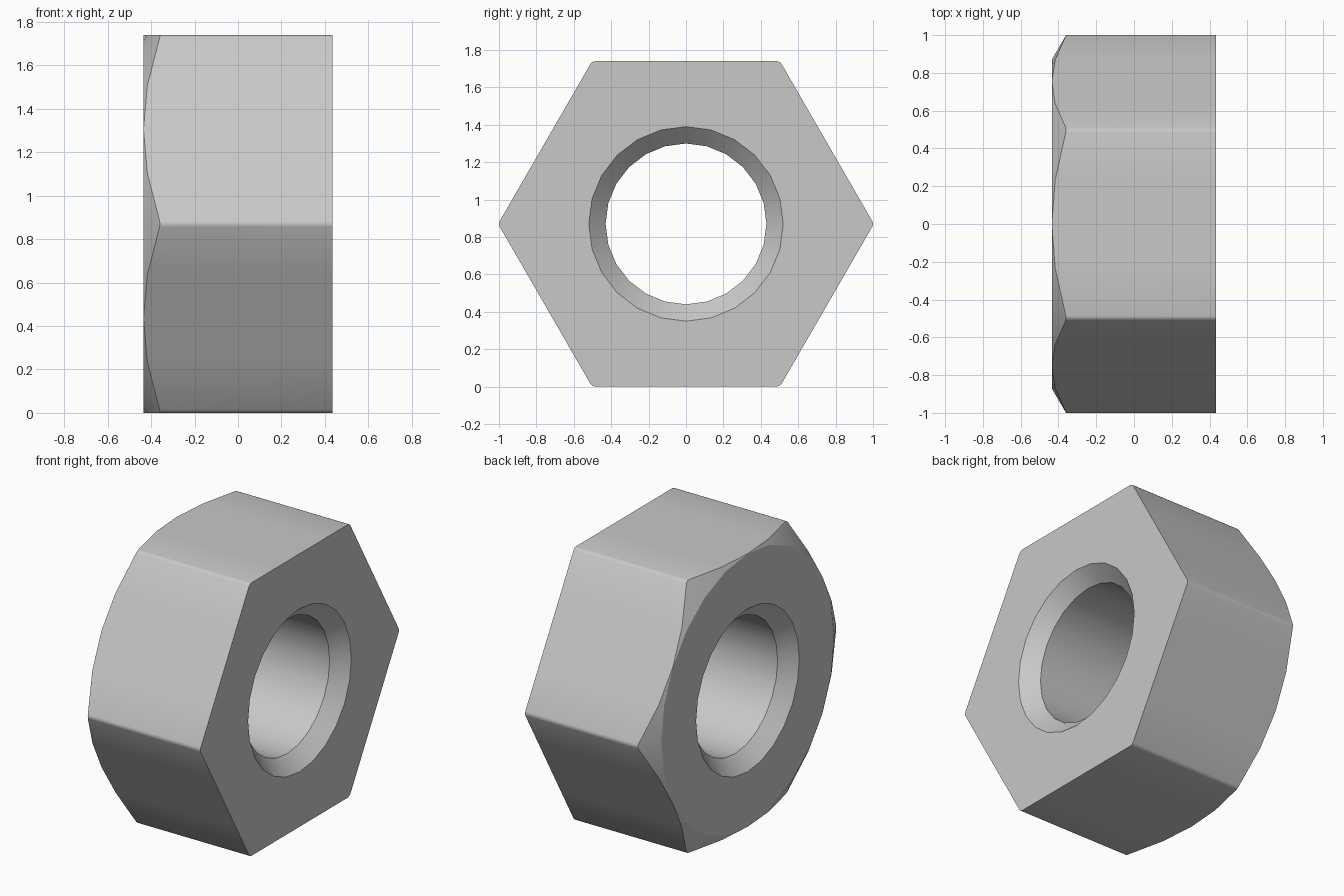
import bpy, bmesh
from math import pi, cos, sin, tan, radians

cube = bpy.data.objects.get("Cube")
if cube:
    bpy.data.objects.remove(cube, do_unlink=True)

HALF = 0.435        # half thickness along x
APOTHEM = 0.87      # centre to flat
RIM, BORE = 0.52, 0.43
SINK = RIM - BORE   # 45 degree countersink
COLUMNS = 24

steel = bpy.data.materials.new("steel_grey")
steel.use_nodes = True
grey = (0.58, 0.58, 0.58, 1)
steel.diffuse_color = grey
steel.node_tree.nodes["Principled BSDF"].inputs["Base Color"].default_value = grey


def section(angle):
    """Closed (x, radius) profile of the nut at one angle."""
    from_flat = (angle % (pi / 3)) - pi / 6
    outer = APOTHEM / cos(from_flat)
    chamfer = (outer - APOTHEM) * tan(radians(30))
    return [(HALF, outer), (-HALF + chamfer, outer), (-HALF, APOTHEM),
            (-HALF, RIM), (-HALF + SINK, BORE), (HALF - SINK, BORE), (HALF, RIM)]


# Sweep the changing profile round the bore axis
bm = bmesh.new()
rings = []
for i in range(COLUMNS):
    a = 2 * pi * i / COLUMNS
    # evaluate corners exactly, using the column position within one side
    profile = section((i % 4) * pi / 12)
    rings.append([bm.verts.new((x, r * cos(a), r * sin(a) + APOTHEM)) for x, r in profile])
for i, ring in enumerate(rings):
    after = rings[(i + 1) % COLUMNS]
    for j in range(len(ring)):
        k = (j + 1) % len(ring)
        bm.faces.new((ring[j], ring[k], after[k], after[j]))

# Slightly rounded hexagon corners
corners = [bm.edges.get((ring[0], ring[1])) for ring in rings[::4]]
bmesh.ops.bevel(bm, geom=corners, offset=0.016, segments=2, profile=0.5, affect='EDGES')

# Chamfer meets the middle of each flat at a point
bmesh.ops.remove_doubles(bm, verts=bm.verts[:], dist=0.0005)
bmesh.ops.recalc_face_normals(bm, faces=bm.faces[:])

mesh = bpy.data.meshes.new("hex_nut")
bm.to_mesh(mesh)
bm.free()
mesh.materials.append(steel)
nut = bpy.data.objects.new("hex_nut", mesh)
bpy.context.collection.objects.link(nut)

bpy.ops.object.select_all(action='DESELECT')
nut.select_set(True)
bpy.context.view_layer.objects.active = nut
bpy.ops.object.shade_smooth_by_angle(angle=radians(35))
# Keep the flat end faces and chamfer border crisp
for face in mesh.polygons:
    if abs(face.normal.x) > 0.99:
        face.use_smooth = False
